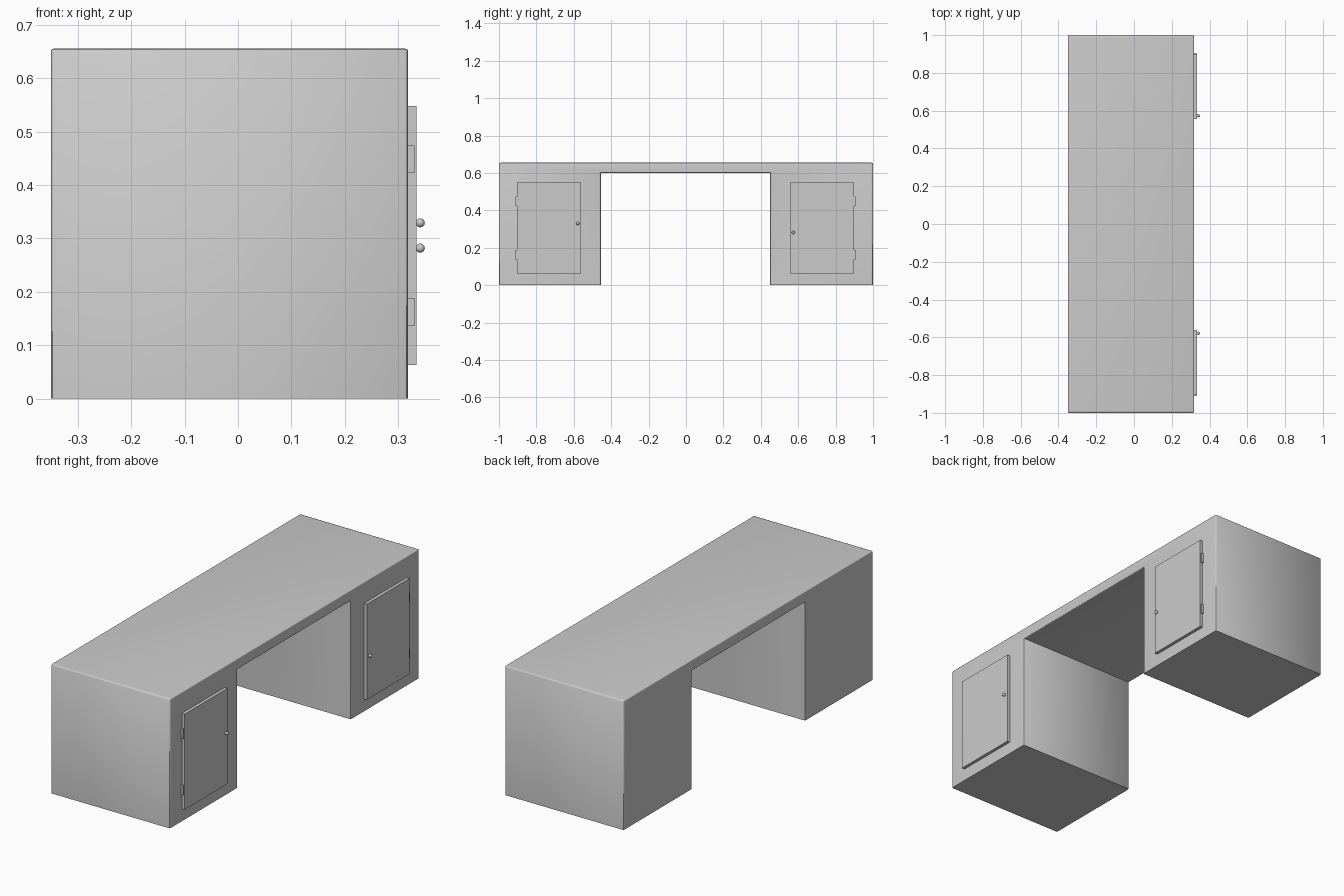
import bpy, bmesh
from mathutils import Vector, Matrix

if "Cube" in bpy.data.objects:
    bpy.data.objects.remove(bpy.data.objects["Cube"])

FRONT = 0.318          # x of the face carrying the doors
Y_STRETCH = 2.5        # edge rounding is wider along the desk length


def finish(bm, name, smooth=True):
    me = bpy.data.meshes.new(name)
    bmesh.ops.recalc_face_normals(bm, faces=bm.faces)
    bm.to_mesh(me)
    bm.free()
    ob = bpy.data.objects.new(name, me)
    bpy.context.collection.objects.link(ob)
    if smooth:
        bpy.ops.object.select_all(action='DESELECT')
        ob.select_set(True)
        bpy.context.view_layer.objects.active = ob
        bpy.ops.object.shade_smooth_by_angle(angle=0.6)
    return ob


def box(name, lo, hi):
    lo, hi = Vector(lo), Vector(hi)
    bm = bmesh.new()
    bmesh.ops.create_cube(bm, size=1, matrix=Matrix.Translation((lo + hi) / 2)
                          @ Matrix.Diagonal((*(hi - lo), 1)))
    return finish(bm, name, False)


# Desk body: arch profile extruded across the depth, convex edges rounded
profile = [(-1, 0), (-0.455, 0), (-0.455, 0.6), (0.45, 0.6),
           (0.45, 0), (1, 0), (1, 0.655), (-1, 0.655)]
bm = bmesh.new()
face = bm.faces.new([bm.verts.new((-0.35, y / Y_STRETCH, z)) for y, z in profile])
ext = bmesh.ops.extrude_face_region(bm, geom=[face], use_keep_orig=True)
bmesh.ops.translate(bm, vec=(FRONT + 0.35, 0, 0),
                    verts=[v for v in ext['geom'] if isinstance(v, bmesh.types.BMVert)])
bmesh.ops.recalc_face_normals(bm, faces=bm.faces)
bm.normal_update()
edges = [e for e in bm.edges if e.is_convex and max(v.co.z for v in e.verts) > 0.01]
bmesh.ops.bevel(bm, geom=edges, offset=0.005, segments=3, profile=0.5, affect='EDGES')
bmesh.ops.scale(bm, vec=(1, Y_STRETCH, 1), verts=bm.verts)
finish(bm, "desk_body")


# Doors with hinges and knob; the second set is the first turned half a turn
def door_set(prefix, sign):
    def y(v): return -0.0025 + sign * v
    def z(v): return 0.3055 + sign * v

    def part(name, x0, x1, y0, y1, z0, z1):
        ys, zs = sorted((y(y0), y(y1))), sorted((z(z0), z(z1)))
        box(prefix + name, (x0, ys[0], zs[0]), (x1, ys[1], zs[1]))

    part("_door", FRONT - 0.002, 0.334, 0.5585, 0.902, -0.2425, 0.2425)
    for i, c in enumerate((-0.143, 0.143)):
        part(f"_hinge_{i + 1}", FRONT - 0.002, 0.33, 0.897, 0.909, c - 0.025, c + 0.025)
    bm = bmesh.new()
    bmesh.ops.create_uvsphere(bm, u_segments=24, v_segments=12, radius=0.0085,
                              matrix=Matrix.Translation((0.341, y(0.576), z(-0.0237))))
    finish(bm, prefix + "_knob")


door_set("left", -1)
door_set("right", 1)
